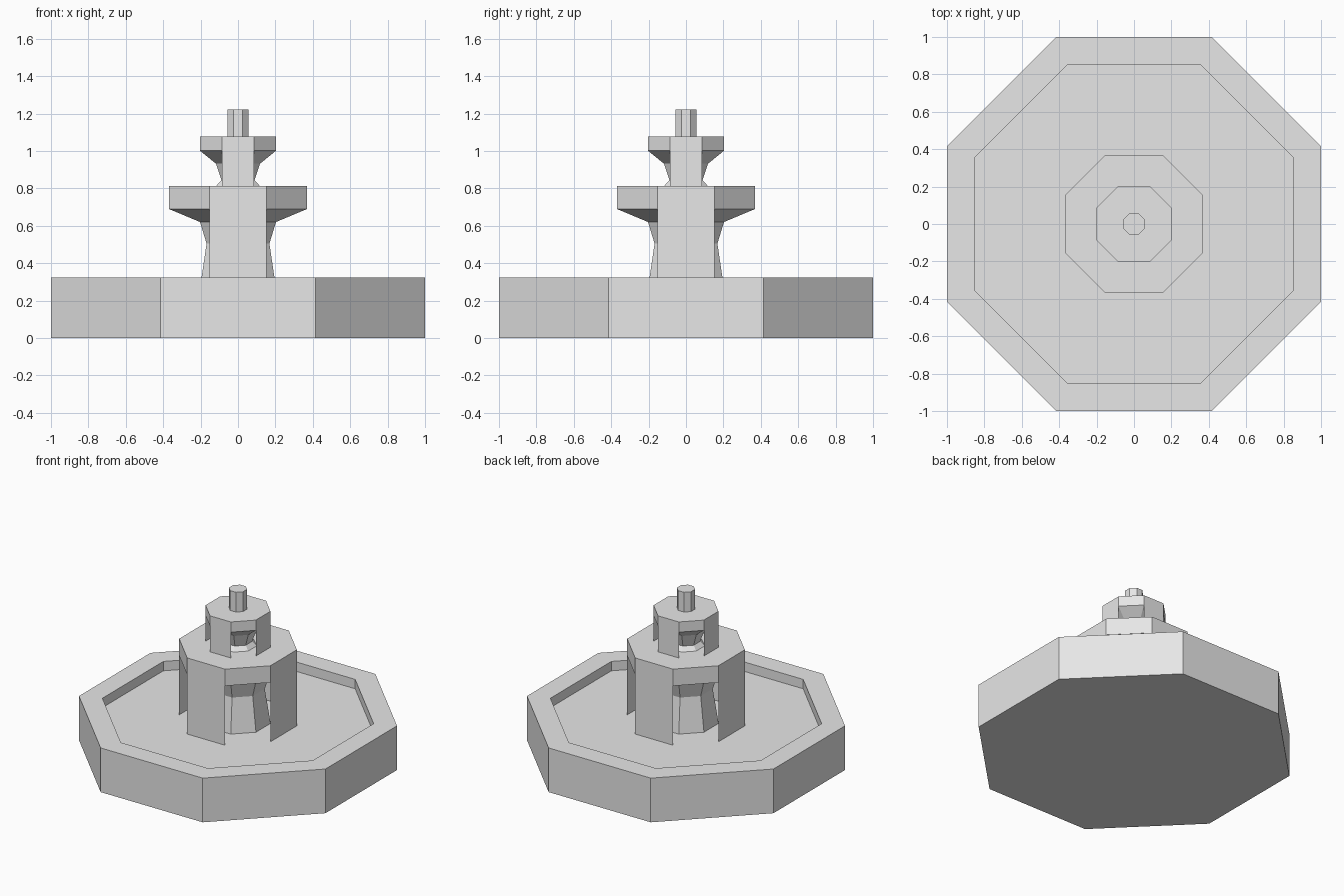
import bpy
import bmesh
import math

if "Cube" in bpy.data.objects:
    bpy.data.objects.remove(bpy.data.objects["Cube"])

SIDES = 8
stone = bpy.data.materials.new("pale grey stone")
stone.diffuse_color = (0.8, 0.8, 0.8, 1.0)
stone.use_nodes = True
stone.node_tree.nodes["Principled BSDF"].inputs["Base Color"].default_value = stone.diffuse_color


def finish(name, bm):
    mesh = bpy.data.meshes.new(name)
    bm.to_mesh(mesh)
    bm.free()
    mesh.materials.append(stone)
    obj = bpy.data.objects.new(name, mesh)
    bpy.context.collection.objects.link(obj)
    return obj


def octagon_ring(bm, apothem, z):
    r = apothem / math.cos(math.pi / SIDES)
    return [bm.verts.new((r * math.cos((i + 0.5) * math.tau / SIDES),
                          r * math.sin((i + 0.5) * math.tau / SIDES), z))
            for i in range(SIDES)]


def octagon_lathe(name, profile):
    """Flat-fronted octagonal solid from (apothem, height) pairs, capped at both ends."""
    bm = bmesh.new()
    rings = [octagon_ring(bm, a, z) for a, z in profile]
    for low, high in zip(rings, rings[1:]):
        for i in range(SIDES):
            j = (i + 1) % SIDES
            bm.faces.new((low[i], low[j], high[j], high[i]))
    bm.faces.new(rings[0][::-1])
    bm.faces.new(rings[-1])
    return finish(name, bm)


def water_sheets(name, apothem, top, bottom):
    """Four thin sheets falling from the front, back and side edges of a bowl."""
    bm = bmesh.new()
    high = octagon_ring(bm, apothem, top)
    low = octagon_ring(bm, apothem, bottom)
    for i in range(1, SIDES, 2):
        j = (i + 1) % SIDES
        bm.faces.new((low[i], low[j], high[j], high[i]))
    for v in [v for v in bm.verts if not v.link_faces]:
        bm.verts.remove(v)
    return finish(name, bm)


# Wide basin with a raised rim and shallow floor
octagon_lathe("basin", [(1.0, 0.0), (1.0, 0.324), (0.853, 0.324), (0.853, 0.255)])

# Lower pedestal flaring into the large bowl
octagon_lathe("lower_bowl", [(0.205, 0.255), (0.168, 0.505), (0.203, 0.62),
                             (0.37, 0.69), (0.37, 0.813)])

# Upper pedestal flaring into the small bowl
octagon_lathe("upper_bowl", [(0.117, 0.813), (0.088, 0.843), (0.118, 0.932),
                             (0.204, 1.002), (0.204, 1.077)])

# Top spout
octagon_lathe("spout", [(0.057, 1.077), (0.057, 1.222)])

# Falling water sheets
water_sheets("lower_water_sheets", 0.37, 0.69, 0.255)
water_sheets("upper_water_sheets", 0.204, 1.002, 0.813)
